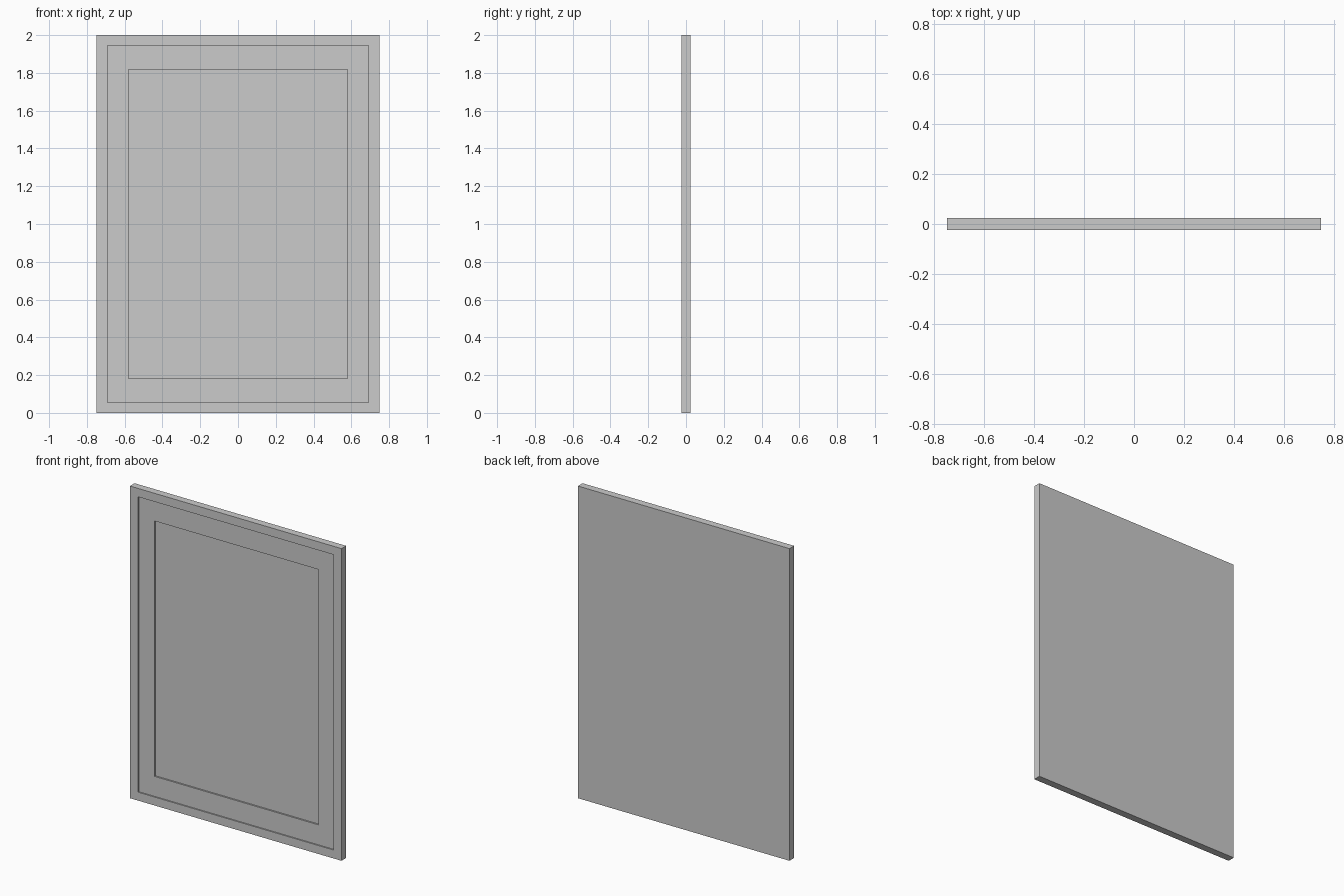
import bpy, bmesh

if "Cube" in bpy.data.objects:
    bpy.data.objects.remove(bpy.data.objects["Cube"])

HALF_T = 0.0235   # half thickness of the slab
CZ = 1.0          # height of the panel centre


def ring(bm, half_x, half_z, y):
    """Rectangle of four vertices parallel to the front."""
    return [bm.verts.new((sx * half_x, y, CZ + sz * half_z))
            for sx, sz in ((-1, -1), (1, -1), (1, 1), (-1, 1))]


# Panel profile from back to centre front: back, front face, two stepped recesses
profile = [
    (0.75, 1.0, HALF_T),
    (0.75, 1.0, -HALF_T),
    (0.692, 0.946, -HALF_T),
    (0.692, 0.946, -HALF_T + 0.008),
    (0.58, 0.818, -HALF_T + 0.008),
    (0.58, 0.818, -HALF_T + 0.018),
]

bm = bmesh.new()
rings = [ring(bm, *p) for p in profile]
for a, b in zip(rings, rings[1:]):
    for i in range(4):
        j = (i + 1) % 4
        bm.faces.new((a[i], a[j], b[j], b[i]))
bm.faces.new(rings[0])    # back
bm.faces.new(rings[-1])   # recessed centre
bmesh.ops.recalc_face_normals(bm, faces=bm.faces)

mesh = bpy.data.meshes.new("recessed_panel")
bm.to_mesh(mesh)
bm.free()
panel = bpy.data.objects.new("recessed_panel", mesh)
bpy.context.collection.objects.link(panel)
